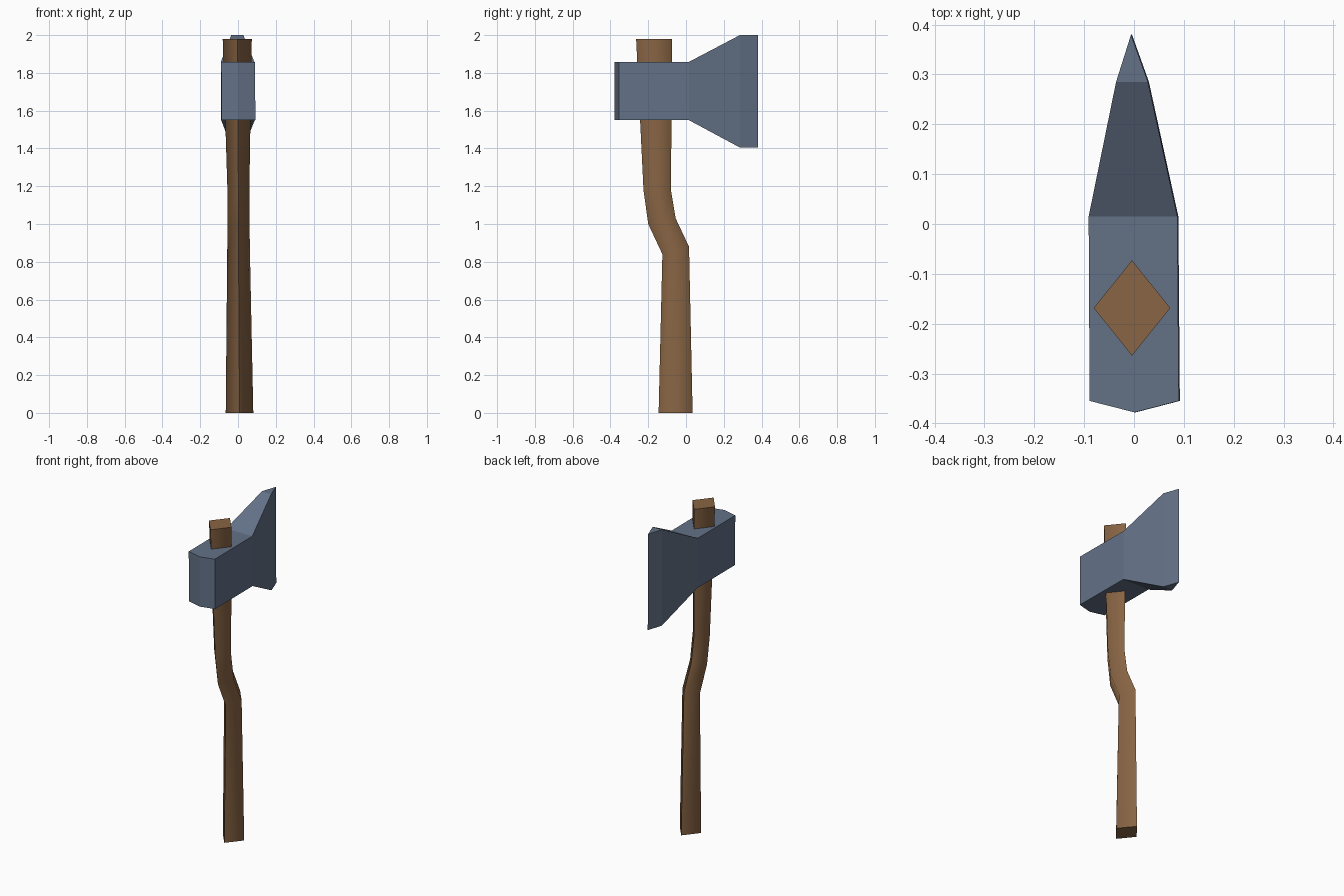
import bpy, bmesh, math

if "Cube" in bpy.data.objects:
    bpy.data.objects.remove(bpy.data.objects["Cube"])


def material(name, rgb):
    m = bpy.data.materials.new(name)
    m.diffuse_color = (*rgb, 1)
    m.use_nodes = True
    m.node_tree.nodes["Principled BSDF"].inputs["Base Color"].default_value = m.diffuse_color
    return m


def loft(name, rings, mat):
    """Join equal-length rings of points into a closed solid with end caps."""
    bm = bmesh.new()
    loops = [[bm.verts.new(p) for p in ring] for ring in rings]
    n = len(loops[0])
    for a, b in zip(loops, loops[1:]):
        for i in range(n):
            j = (i + 1) % n
            bm.faces.new((a[i], a[j], b[j], b[i]))
    bm.faces.new(loops[0][::-1])
    bm.faces.new(loops[-1])
    bmesh.ops.recalc_face_normals(bm, faces=bm.faces)
    mesh = bpy.data.meshes.new(name)
    bm.to_mesh(mesh)
    bm.free()
    mesh.materials.append(mat)
    obj = bpy.data.objects.new(name, mesh)
    bpy.context.collection.objects.link(obj)
    return obj


wood = material("brown wood", (0.25, 0.13, 0.058))
steel = material("blue grey steel", (0.125, 0.165, 0.24))

# Handle: diamond section, bent in the middle
# (front y, front z, back y, back z, centre x, half width)
sections = [
    (-0.145, 0.00, 0.035, 0.00, 0.008, 0.073),
    (-0.125, 0.84, 0.016, 0.88, 0.003, 0.060),
    (-0.200, 1.00, -0.055, 1.03, 0.003, 0.058),
    (-0.225, 1.18, -0.080, 1.18, 0.002, 0.058),
    (-0.264, 1.98, -0.073, 1.98, -0.004, 0.077),
]
rings = []
for fy, fz, by, bz, cx, w in sections:
    my, mz = (fy + by) / 2, (fz + bz) / 2
    rings.append([(cx, fy, fz), (cx + w, my, mz), (cx, by, bz), (cx - w, my, mz)])
handle = loft("handle", rings, wood)

# Axe head: one outline for the bottom and top, flaring towards the edge
# (x, y, bottom z, top z)
outline = [
    (0.001, -0.378, 1.55, 1.858),
    (0.090, -0.355, 1.55, 1.858),
    (0.087, 0.015, 1.55, 1.858),
    (0.028, 0.285, 1.405, 2.0),
    (-0.006, 0.380, 1.405, 2.0),
    (-0.036, 0.285, 1.405, 2.0),
    (-0.091, 0.015, 1.55, 1.858),
    (-0.089, -0.355, 1.55, 1.858),
]
shift = 0.002  # the head leans very slightly
head = loft("axe_head", [[(x + shift, y, b) for x, y, b, t in outline],
                         [(x, y, t) for x, y, b, t in outline]], steel)

# Split the folded end caps into flat poll, flare and edge faces
bm = bmesh.new()
bm.from_mesh(head.data)
caps = [f for f in bm.faces if len(f.verts) == 8]
for f in caps:
    ordered = list(f.verts)
    for y in (0.015, 0.285):
        pair = [v for v in ordered if abs(v.co.y - y) < 1e-4]
        bmesh.ops.connect_verts(bm, verts=pair)
bm.to_mesh(head.data)
bm.free()

# Soft side ridges on the handle, crisp front and back ridges
bpy.context.view_layer.objects.active = handle
handle.select_set(True)
bpy.ops.object.shade_smooth_by_angle(angle=math.radians(82))
handle.select_set(False)
